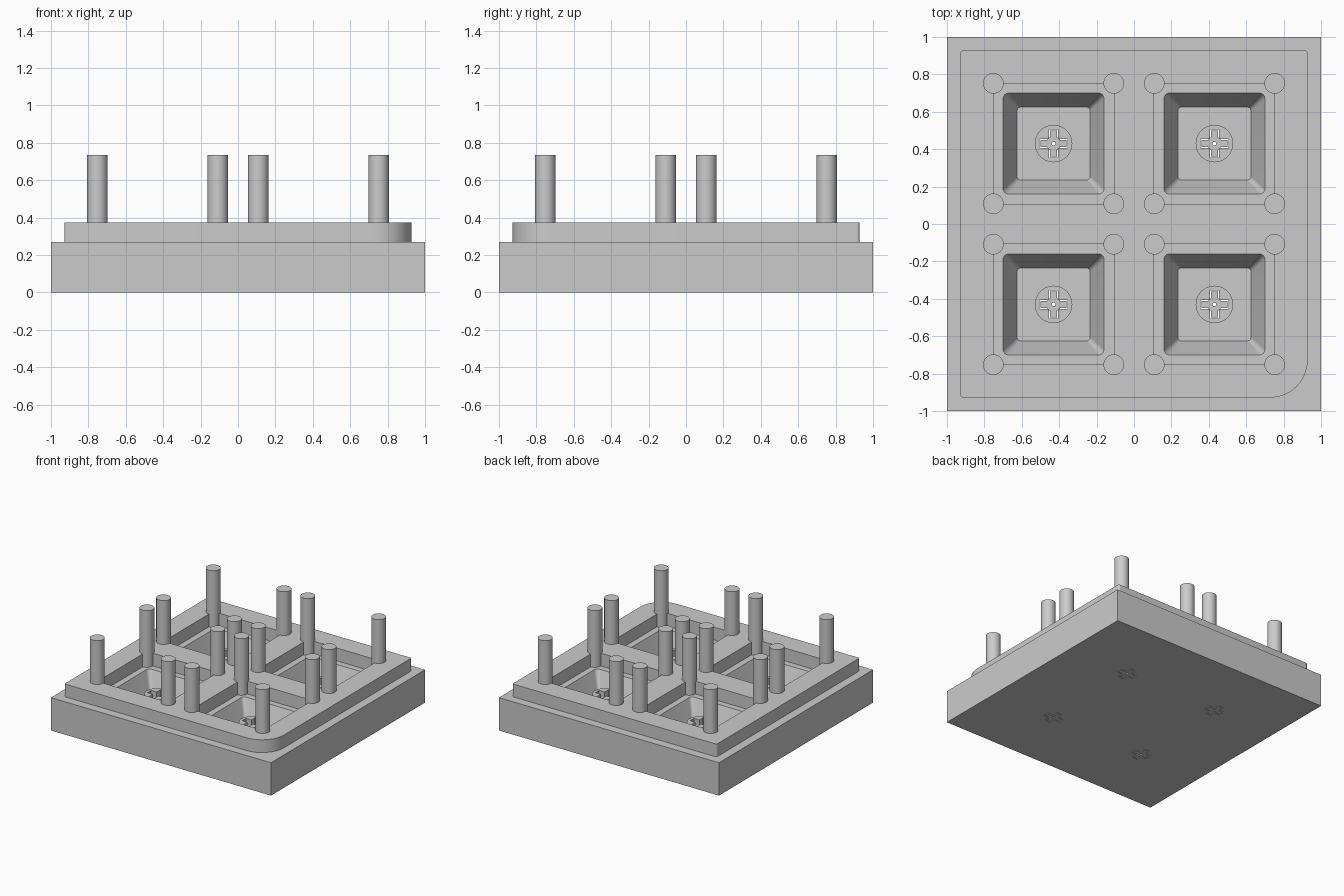
import bpy, bmesh
from math import cos, sin, pi, radians

if "Cube" in bpy.data.objects:
    bpy.data.objects.remove(bpy.data.objects["Cube"], do_unlink=True)

grey = bpy.data.materials.new("light grey")
grey.use_nodes = True
grey.diffuse_color = (0.6, 0.6, 0.6, 1)
grey.node_tree.nodes["Principled BSDF"].inputs["Base Color"].default_value = (0.6, 0.6, 0.6, 1)

BASE_TOP, FRAME_TOP, PIN_TOP = 0.27, 0.375, 0.735
FLOOR, STEM_TOP = 0.07, 0.235
PITCH = 0.43
CENTRES = [(sx * PITCH, sy * PITCH) for sx in (-1, 1) for sy in (-1, 1)]


def square(half):
    return [(half, half), (-half, half), (-half, -half), (half, -half)]


def rounded(half, radii, steps=8):
    """Square outline with a radius for each corner, from +x+y anticlockwise."""
    pts = []
    for k, ((sx, sy), r) in enumerate(zip(square(1), radii)):
        for i in range(steps + 1):
            t = (k + i / steps) * pi / 2
            pts.append((sx * (half - r) + r * cos(t), sy * (half - r) + r * sin(t)))
    return pts


def circle(r, n=32):
    return [(r * cos(2 * pi * i / n), r * sin(2 * pi * i / n)) for i in range(n)]


def turned(pts, k):
    """Outline turned by k quarter turns."""
    for _ in range(k):
        pts = [(-y, x) for x, y in pts]
    return pts


def add_prism(bm, outline, z0, z1, at=(0, 0), top=None):
    low = [bm.verts.new((x + at[0], y + at[1], z0)) for x, y in outline]
    high = [bm.verts.new((x + at[0], y + at[1], z1)) for x, y in top or outline]
    bm.faces.new(low[::-1])
    bm.faces.new(high)
    n = len(low)
    for i in range(n):
        j = (i + 1) % n
        bm.faces.new((low[i], low[j], high[j], high[i]))


def make(name, bm):
    bmesh.ops.recalc_face_normals(bm, faces=bm.faces)
    mesh = bpy.data.meshes.new(name)
    bm.to_mesh(mesh)
    bm.free()
    obj = bpy.data.objects.new(name, mesh)
    bpy.context.collection.objects.link(obj)
    mesh.materials.append(grey)
    return obj


def activate(obj):
    bpy.ops.object.select_all(action='DESELECT')
    obj.select_set(True)
    bpy.context.view_layer.objects.active = obj


def cut(obj, bm):
    cutter = make("cutter", bm)
    cutter.hide_render = True
    mod = obj.modifiers.new("cut", 'BOOLEAN')
    mod.operation, mod.solver, mod.object = 'DIFFERENCE', 'EXACT', cutter
    activate(obj)
    bpy.ops.object.modifier_apply(modifier=mod.name)
    bpy.data.objects.remove(cutter, do_unlink=True)


def smooth(obj):
    activate(obj)
    bpy.ops.object.shade_smooth_by_angle(angle=radians(30))


# Base block with four tapered pockets
bm = bmesh.new()
add_prism(bm, square(1), 0, BASE_TOP)
base = make("base", bm)
bm = bmesh.new()
grow = 0.27 + 0.075 * 0.1 / (BASE_TOP - FLOOR)
for c in CENTRES:
    add_prism(bm, rounded(0.195, [0.02] * 4), FLOOR, BASE_TOP + 0.1, c,
              rounded(grow, [0.035] * 4))
cut(base, bm)

# Thin slots around each cross and a centre hole, through the pocket floor
w, g, inner, tip = 0.025, 0.006, 0.033, 0.075
slot = [(inner, -w), (tip, -w), (tip, w), (inner, w),
        (inner, w - g), (tip - g, w - g), (tip - g, g - w), (inner, g - w)]
bm = bmesh.new()
for c in CENTRES:
    add_prism(bm, circle(0.01, 12), -0.1, FLOOR + 0.05, c)
    for k in range(4):
        add_prism(bm, turned(slot, k), -0.1, FLOOR + 0.05, c)
cut(base, bm)
smooth(base)

# Raised frame with one large rounded corner and four square openings
bm = bmesh.new()
add_prism(bm, rounded(0.928, [0.015, 0.015, 0.015, 0.2], 12), BASE_TOP, FRAME_TOP)
frame = make("frame", bm)
bm = bmesh.new()
for c in CENTRES:
    add_prism(bm, square(0.322), BASE_TOP - 0.1, FRAME_TOP + 0.1, c)
cut(frame, bm)
smooth(frame)

# Round stems with a cross-shaped socket
arm = [(w, -w), (tip, -w), (tip, w)]
cross = [p for k in range(4) for p in turned(arm, k)]
for i, c in enumerate(CENTRES):
    bm = bmesh.new()
    add_prism(bm, circle(0.1, 48), FLOOR, STEM_TOP, c)
    stem = make(f"stem_{i + 1}", bm)
    bm = bmesh.new()
    add_prism(bm, cross, FLOOR - 0.1, STEM_TOP + 0.1, c)
    cut(stem, bm)
    smooth(stem)

# Guide pins on the corners of every opening
for i, (cx, cy) in enumerate(CENTRES):
    bm = bmesh.new()
    for dx, dy in square(0.322):
        add_prism(bm, circle(0.055), BASE_TOP, PIN_TOP, (cx + dx, cy + dy))
    smooth(make(f"guide_pins_{i + 1}", bm))
